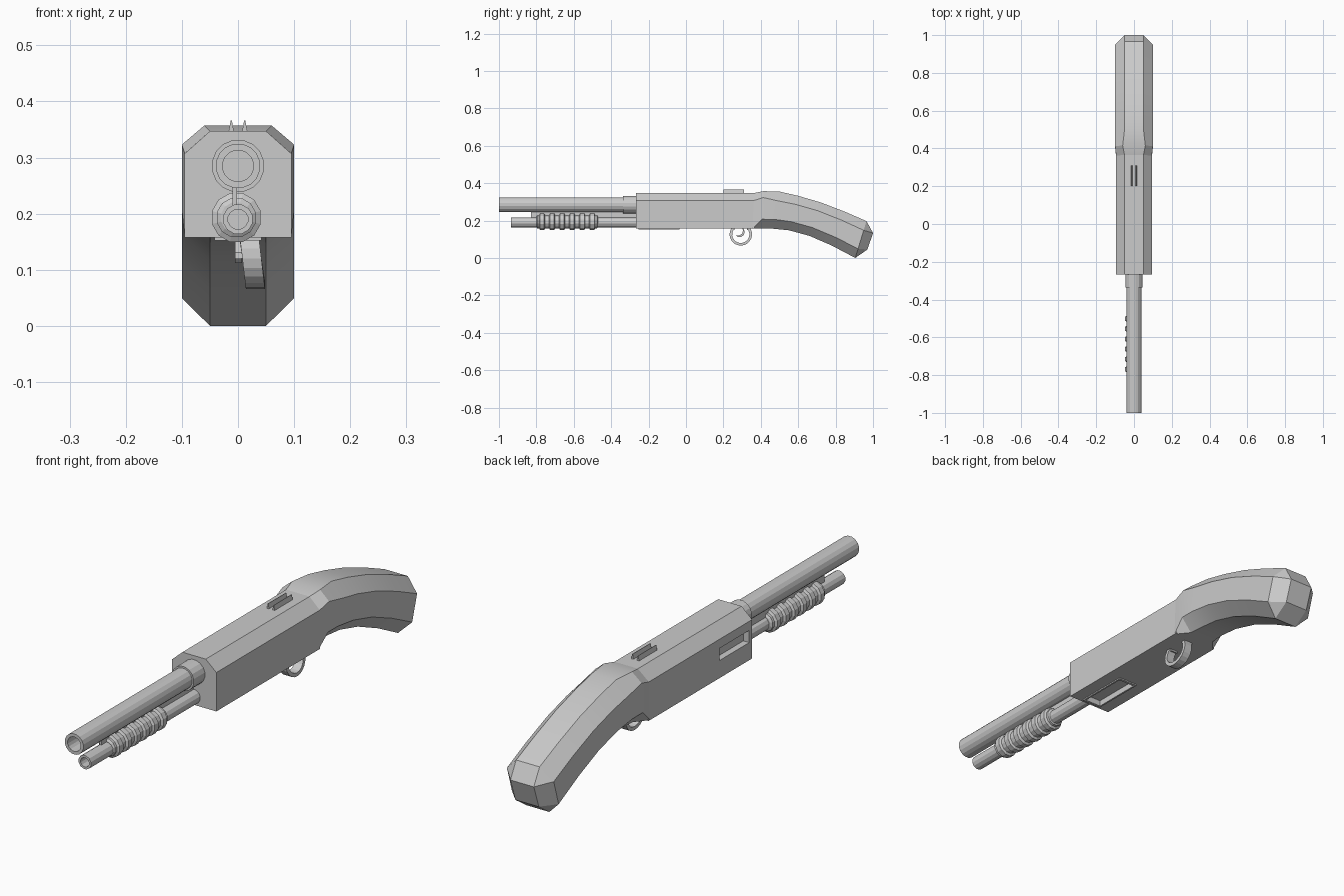
import bpy, bmesh
from math import pi, sin, cos, radians

if "Cube" in bpy.data.objects:
    bpy.data.objects.remove(bpy.data.objects["Cube"])


def make(name, bm):
    bmesh.ops.remove_doubles(bm, verts=bm.verts, dist=1e-5)
    bmesh.ops.recalc_face_normals(bm, faces=bm.faces)
    me = bpy.data.meshes.new(name)
    bm.to_mesh(me)
    bm.free()
    ob = bpy.data.objects.new(name, me)
    bpy.context.collection.objects.link(ob)
    return ob


def loft(name, rings, caps=True, loop=False):
    bm = bmesh.new()
    vs = [[bm.verts.new(p) for p in r] for r in rings]
    n = len(vs[0])
    pairs = list(zip(vs, vs[1:])) + ([(vs[-1], vs[0])] if loop else [])
    for a, b in pairs:
        for i in range(n):
            j = (i + 1) % n
            bm.faces.new((a[i], a[j], b[j], b[i]))
    if caps and not loop:
        bm.faces.new(vs[0])
        bm.faces.new(vs[-1])
    return make(name, bm)


def lathe(name, profile, x, z, sides, loop=False):
    """Profile of (y, radius) revolved around a lengthwise axis."""
    rings = [[(x + r * cos(2 * pi * (i + .5) / sides), y, z + r * sin(2 * pi * (i + .5) / sides))
              for i in range(sides)] for y, r in profile]
    return loft(name, rings, loop=loop)


def tube(name, y0, y1, r, bore, z, sides, depth):
    return lathe(name, [(y0 + depth, bore), (y0, bore), (y0, r), (y1, r)], 0, z, sides)


def box(name, x0, x1, y0, y1, z0, z1):
    return loft(name, [[(x0, y, z0), (x1, y, z0), (x1, y, z1), (x0, y, z1)] for y in (y0, y1)])


def cut(ob, cutter):
    cutter.hide_render = True
    m = ob.modifiers.new("cut", 'BOOLEAN')
    m.operation = 'DIFFERENCE'
    m.solver = 'EXACT'
    m.object = cutter
    bpy.context.view_layer.objects.active = ob
    bpy.ops.object.modifier_apply(modifier=m.name)
    bpy.data.objects.remove(cutter)


# receiver with bevelled top, side port and loading port
section = [(-.095, .157), (.095, .157), (.095, .307), (.05, .347), (-.05, .347), (-.095, .307)]
receiver = loft("receiver", [[(x, y, z) for x, z in section] for y in (-.268, .365)])
cut(receiver, box("side_cutter", -.12, -.07, -.25, -.07, .225, .272))
cut(receiver, box("loading_cutter", -.035, .035, -.245, -.045, .1, .175))

# raised rim around the loading port
rim = box("loading_rim", -.042, .042, -.255, -.035, .152, .16)
cut(rim, box("rim_cutter", -.035, .035, -.245, -.045, .1, .2))

# stock: top (y, z), bottom (y, z), half width, half flat, top and bottom bevel fractions
stations = [
    ((.365, .347), (.355, .157), .095, .05, .21, 0, .095),
    ((.415, .357), (.405, .157), .10, .06, .17, .25, .055),
    ((.50, .355), (.46, .157), .10, .05, .25, .25, .05),
    ((.60, .332), (.55, .148), .10, .05, .25, .25, .05),
    ((.72, .297), (.66, .118), .10, .05, .25, .25, .05),
    ((.85, .247), (.78, .066), .10, .05, .25, .25, .05),
    ((.965, .197), (.905, 0), .10, .05, .25, .25, .05),
    ((1.0, .133), (.97, .045), .05, .05, 0, 0, .05),
]
rings = []
for t, b, w, ft, ct, cb, fb in stations:
    half = [(ft, 0), (w, ct), (w, 1 - cb), (fb, 1)]
    pts = half + [(-x, s) for x, s in reversed(half)]
    rings.append([(x, t[0] + (b[0] - t[0]) * s, t[1] + (b[1] - t[1]) * s) for x, s in pts])
stock = loft("stock", rings)
bpy.ops.object.select_all(action='DESELECT')
stock.select_set(True)
bpy.context.view_layer.objects.active = stock
bpy.ops.object.shade_smooth_by_angle(angle=radians(22))

# barrel, barrel collar and magazine tube
tube("barrel", -1.0, -.25, .040, .028, .285, 16, .5)
lathe("barrel_collar", [(-.336, .047), (-.25, .047)], 0, .285, 16)
tube("magazine_tube", -.935, -.25, .027, .018, .19, 12, .4)

# ribbed sliding grip
ribs = [(-.80, .028), (-.795, .036)]
for k in range(6):
    y = -.785 + k * .0535
    ribs += [(y, .036), (y + .005, .045), (y + .027, .045), (y + .032, .036)]
ribs += [(-.475, .036), (-.47, .028)]
lathe("pump_grip", ribs, -.003, .193, 12)
box("action_bar", -.01, -.002, -.83, -.25, .215, .247)

# rear sight fins
for s, side in ((-1, "left"), (1, "right")):
    fin = [(s * .007, .345), (s * .017, .345), (s * .013, .366), (s * .011, .366)]
    loft("sight_" + side, [[(x, y, z) for x, z in fin] for y in (.2, .31)])

# trigger guard: open ring drifting sideways toward its lowest point
rings = []
for i in range(17):
    a = radians(135 + 270 * i / 16)
    drift = .014 * (1 - sin(a)) / 2
    x0, x1 = drift, drift + .034
    r0, r1 = .046, .06
    rings.append([(x, .293 + r * cos(a), .126 + r * sin(a))
                  for x, r in ((x0, r0), (x1, r0), (x1, r1), (x0, r1))])
loft("trigger_guard", rings)

# guard mounts reaching the receiver
for y, side in ((.25, "front"), (.336, "rear")):
    box("guard_mount_" + side, 0, .03, y - .01, y + .01, .15, .165)

# curved trigger
path = [(.30, .165), (.31, .145), (.306, .127), (.29, .116), (.272, .116)]
loft("trigger", [[(-.005, y - .005, z + .004), (.007, y - .005, z + .004),
                  (.007, y + .004, z - .004), (-.005, y + .004, z - .004)] for y, z in path])
